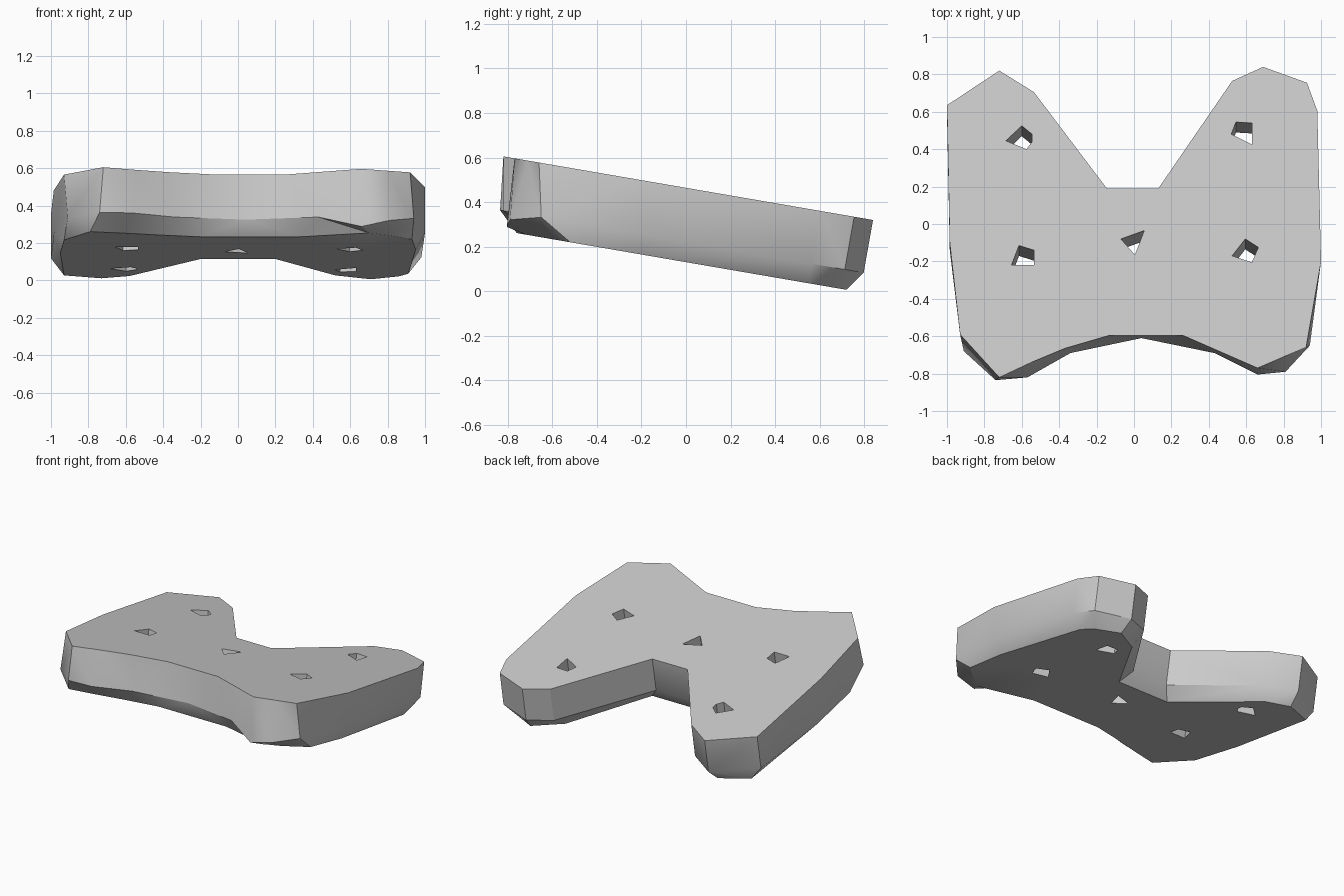
import bpy
import bmesh

SLOPE = -0.172                       # the slab leans down towards the back
TOP, MIDDLE, BOTTOM = 0.464, 0.22, 0.13

cube = bpy.data.objects.get("Cube")
if cube:
    bpy.data.objects.remove(cube, do_unlink=True)

grey = bpy.data.materials.new("plain grey")
grey.use_nodes = True
grey.diffuse_color = (0.6, 0.6, 0.6, 1)
grey.node_tree.nodes["Principled BSDF"].inputs["Base Color"].default_value = grey.diffuse_color


def lift(outline, level):
    """Place a plan outline on the leaning plane at the given level."""
    return [(x, y, level + SLOPE * y) for x, y in outline]


def loft(name, rings):
    """Make a closed solid from stacked rings, lowest first."""
    bm = bmesh.new()
    loops = [[bm.verts.new(p) for p in ring] for ring in rings]
    for low, high in zip(loops, loops[1:]):
        count = len(low)
        for i in range(count):
            j = (i + 1) % count
            bm.faces.new((low[i], low[j], high[j], high[i]))
    bm.faces.new(loops[-1])
    bm.faces.new(loops[0][::-1])
    walls = [f for f in bm.faces if len(f.verts) == 4]
    bmesh.ops.triangulate(bm, faces=walls)
    bmesh.ops.recalc_face_normals(bm, faces=bm.faces)
    mesh = bpy.data.meshes.new(name)
    bm.to_mesh(mesh)
    bm.free()
    mesh.materials.append(grey)
    obj = bpy.data.objects.new(name, mesh)
    bpy.context.collection.objects.link(obj)
    return obj


# Slab outlines, counterclockwise from the front right corner
top_outline = [
    (-.93, -.59), (-.72, -.82), (-.55, -.74), (-.37, -.665), (-.13, -.595),
    (.26, -.595), (.66, -.77), (.8, -.71), (.92, -.66), (1, -.2),
    (.98, .605), (.925, .755), (.69, .84), (.525, .765), (.13, .19),
    (-.145, .19), (-.535, .705), (-.72, .82), (-1, .635), (-.985, -.1)]
middle_front = [
    (-.91, -.68), (-.74, -.835), (-.57, -.82), (-.34, -.69), (.04, -.61),
    (.43, -.69), (.66, -.805), (.81, -.79), (.94, -.65), (1, -.2)]
bottom_outline = [
    (-.93, -.5), (-.79, -.76), (-.6, -.71), (-.4, -.65), (-.2, -.6),
    (.33, -.6), (.7, -.72), (.8, -.65), (.93, -.52), (.95, -.2),
    (.91, .55), (.86, .63), (.71, .72), (.52, .6), (.2, .09),
    (-.2, .09), (-.58, .62), (-.73, .69), (-.93, .6), (-.95, -.1)]

# Sides and back drop square to the slab before the lower bevel
middle_outline = middle_front + [
    (x, y - 0.042) for x, y in top_outline[len(middle_front):]]
middle_ring = lift(middle_outline, MIDDLE)
for i, drop in ((6, 0.07), (7, 0.035)):   # deeper wall at the front left lobe
    x, y, z = middle_ring[i]
    middle_ring[i] = (x, y, z - drop)

slab = loft("slab", [lift(bottom_outline, BOTTOM), middle_ring,
                     lift(top_outline, TOP)])

# Five through holes, bored square to the slab
holes = {
    "back_right": [(-.685, .445), (-.575, .4), (-.545, .44), (-.545, .48), (-.6, .525)],
    "back_left": [(.52, .48), (.63, .425), (.63, .54), (.545, .545)],
    "front_right": [(-.655, -.22), (-.535, -.22), (-.535, -.14), (-.615, -.115)],
    "front_left": [(.525, -.17), (.63, -.205), (.665, -.125), (.595, -.08)],
    "centre": [(-.07, -.08), (.005, -.165), (.055, -.035)]}


def bore_ring(outline, depth):
    """Slide a hole outline along the slab's normal."""
    return [(x, y + SLOPE * depth, z - depth)
            for x, y, z in lift(outline, TOP)]


bpy.ops.object.select_all(action="DESELECT")
bpy.context.view_layer.objects.active = slab
slab.select_set(True)
for name, outline in holes.items():
    cutter = loft(name + "_hole_cutter",
                  [bore_ring(outline, 0.5), bore_ring(outline, -0.1)])
    cutter.hide_render = True
    cut = slab.modifiers.new(name + "_hole", "BOOLEAN")
    cut.operation = "DIFFERENCE"
    cut.solver = "EXACT"
    cut.object = cutter
    bpy.ops.object.modifier_apply(modifier=cut.name)
    bpy.data.objects.remove(cutter, do_unlink=True)

bpy.ops.object.shade_smooth_by_angle(angle=0.52)
